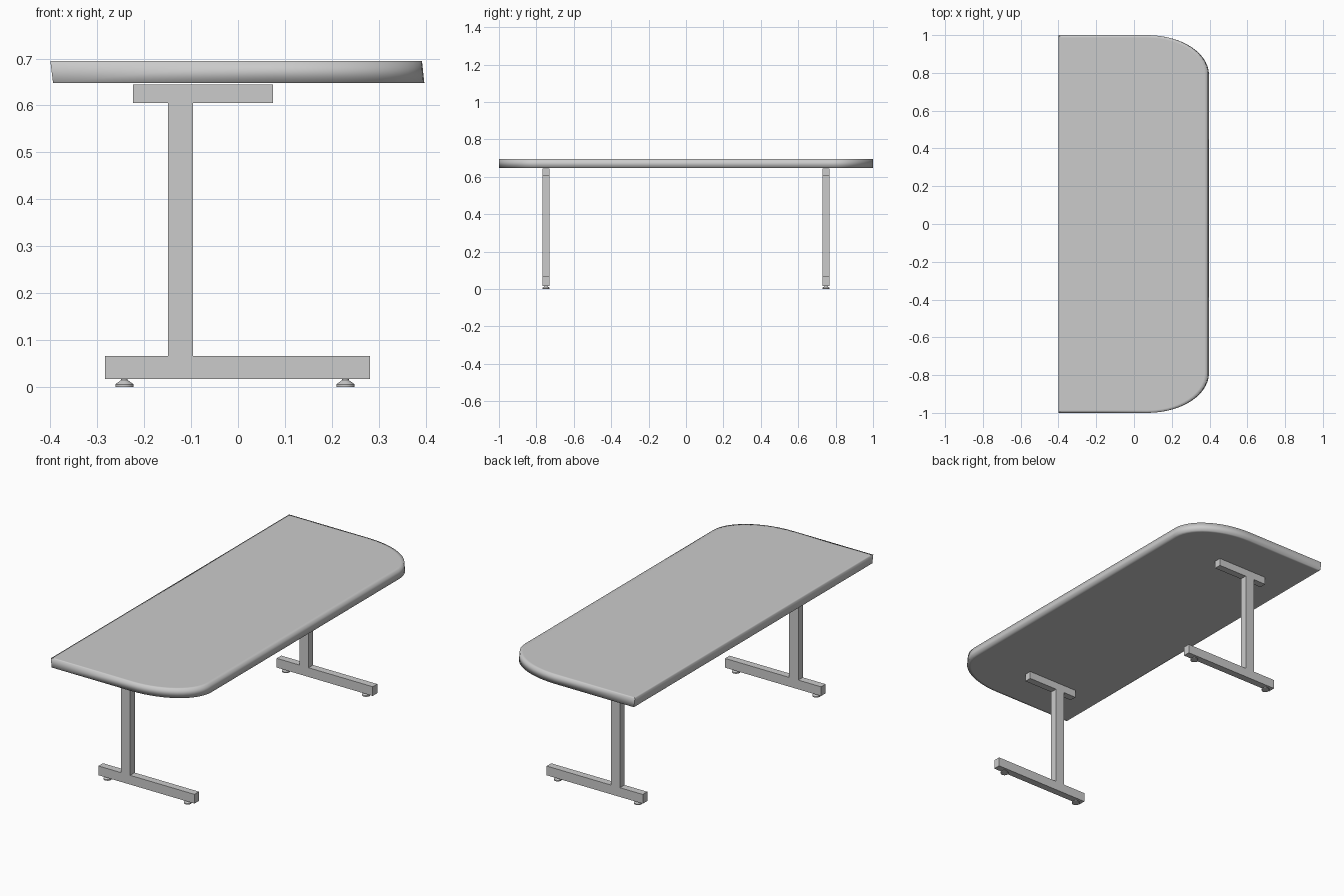
import bpy, bmesh, math
from mathutils import Matrix

if "Cube" in bpy.data.objects:
    bpy.data.objects.remove(bpy.data.objects["Cube"])

Z_BOT, Z_TOP = 0.648, 0.695


def outline(x0, x1, ymax, z, n=14):
    """Straight back edge, two elliptical front corners (counter-clockwise)."""
    cx, cy = 0.07, 0.79
    half = [(cx + (x1 - cx) * math.sin(a), cy + (ymax - cy) * math.cos(a))
            for a in (math.pi / 2 * i / n for i in range(n + 1))]
    pts = [(x0, -ymax)] + [(x, -y) for x, y in half]
    pts += [(x, y) for x, y in reversed(half)] + [(x0, ymax)]
    return [(x, y, z) for x, y in pts]


def finish(bm, name):
    bmesh.ops.recalc_face_normals(bm, faces=bm.faces[:])
    mesh = bpy.data.meshes.new(name)
    bm.to_mesh(mesh)
    bm.free()
    ob = bpy.data.objects.new(name, mesh)
    bpy.context.collection.objects.link(ob)
    return ob


def bridge(bm, a, b):
    n = len(a)
    return [bm.faces.new((a[i], a[(i + 1) % n], b[(i + 1) % n], b[i])) for i in range(n)]


def add_loop(bm, pts):
    return [bm.verts.new(p) for p in pts]


# Table panel
INNER = (-0.385, 0.372, 0.986)
bm = bmesh.new()
low, high = (add_loop(bm, outline(*INNER, z)) for z in (Z_BOT, Z_TOP))
bridge(bm, low, high)
bm.faces.new(low)
bm.faces.new(high)
finish(bm, "table_panel")

# Edge band: soft-shaded lip around the panel, leaning slightly forward
bm = bmesh.new()
loops = [add_loop(bm, p) for p in (
    outline(*INNER, Z_BOT),
    outline(-0.394, 0.397, 1.0, Z_BOT),
    outline(-0.40, 0.392, 1.0, Z_TOP),
    outline(*INNER, Z_TOP))]
for a, b in zip(loops, loops[1:]):
    for f in bridge(bm, a, b):
        f.smooth = True
for a, b in zip(loops, loops[1:]):
    for k in (0, -1):                      # crisp rear corners
        bm.edges.get((a[k], b[k])).smooth = False
bmesh.ops.recalc_face_normals(bm, faces=bm.faces[:])
if max(bm.faces, key=lambda f: f.calc_center_median().x).normal.x < 0:
    bmesh.ops.reverse_faces(bm, faces=bm.faces[:])
mesh = bpy.data.meshes.new("edge_band")
bm.to_mesh(mesh)
bm.free()
bpy.context.collection.objects.link(bpy.data.objects.new("edge_band", mesh))


def box(name, x0, x1, y, z0, z1, depth=0.038):
    bm = bmesh.new()
    m = Matrix.Translation(((x0 + x1) / 2, y, (z0 + z1) / 2))
    m = m @ Matrix.Diagonal((x1 - x0, depth, z1 - z0, 1))
    bmesh.ops.create_cube(bm, size=1, matrix=m)
    return finish(bm, name)


def glide(name, x, y, n=24):
    """Turned levelling foot: disc, cone and short neck."""
    bm = bmesh.new()
    rings = [add_loop(bm, [(x + r * math.cos(2 * math.pi * i / n),
                            y + r * math.sin(2 * math.pi * i / n), z) for i in range(n)])
             for r, z in ((0.0195, 0), (0.0195, 0.006), (0.007, 0.015), (0.007, 0.018))]
    for a, b in zip(rings, rings[1:]):
        for f in bridge(bm, a, b):
            f.smooth = True
    caps = [bm.faces.new(rings[0]), bm.faces.new(rings[-1])]
    for ring in rings:
        for i in range(n):
            bm.edges.get((ring[i], ring[(i + 1) % n])).smooth = False
    return finish(bm, name)


# T-legs at both ends
for side, y in (("near", -0.748), ("far", 0.748)):
    box(f"{side}_foot_bar", -0.283, 0.281, y, 0.017, 0.066)
    box(f"{side}_post", -0.149, -0.096, y, 0.066, 0.605)
    box(f"{side}_top_bracket", -0.224, 0.075, y, 0.605, 0.645)
    glide(f"{side}_back_glide", -0.242, y)
    glide(f"{side}_front_glide", 0.229, y)
